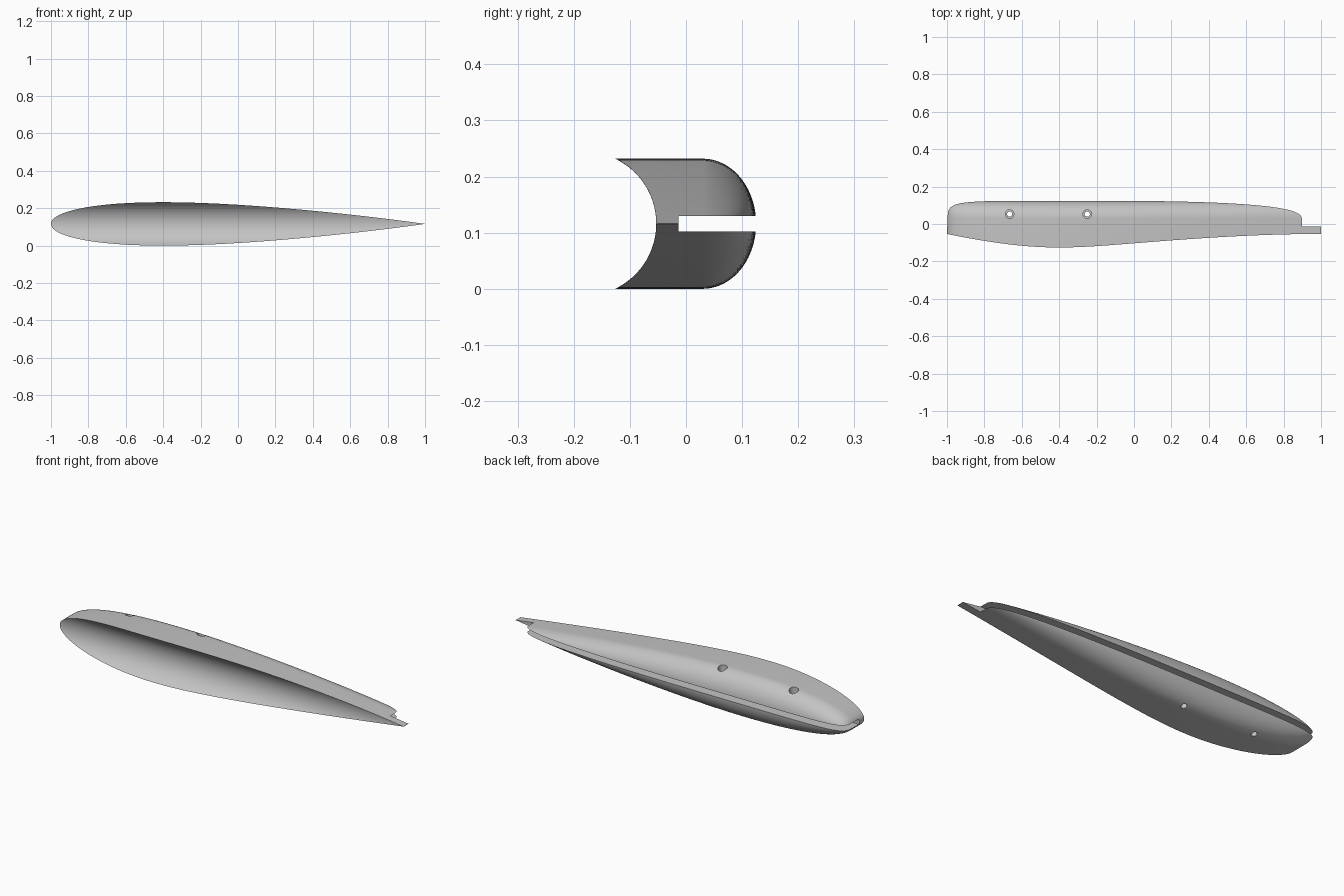
import bpy, bmesh, math

cube = bpy.data.objects.get("Cube")
if cube:
    bpy.data.objects.remove(cube)

H, MID = 0.116, 0.116          # half thickness and mid height
SLOT = 0.014                   # half height of the rear slot
STATIONS, STEPS = 80, 20

grey = bpy.data.materials.new("plain grey")
grey.use_nodes = True
grey.diffuse_color = (0.55, 0.55, 0.55, 1)
grey.node_tree.nodes["Principled BSDF"].inputs["Base Color"].default_value = grey.diffuse_color


def half_thickness(u):
    """Symmetric streamlined section with a closed tail."""
    poly = 0.2969 * math.sqrt(u) - 0.126 * u - 0.3516 * u**2 + 0.2843 * u**3 - 0.1036 * u**4
    return max(10 * H * poly, 0.0008)


def section(h):
    """Closed y-z loop: hollow front, flat sides, rounded back."""
    loop = []
    for i in range(STEPS + 1):
        z = h * (2 * i / STEPS - 1)
        loop.append((-0.182 + math.sqrt(0.129**2 - z * z), z))
    bulge = 0.095 * math.sqrt(max(0, 1 - (1 - min(h / H, 1))**2))
    for i in range(2 * STEPS + 1):
        a = math.pi / 2 - math.pi * i / (2 * STEPS)
        loop.append((0.03 + bulge * math.cos(a), h * math.sin(a)))
    return loop


def cutter(name, add, **kw):
    add(**kw)
    ob = bpy.context.object
    ob.name = name
    ob.hide_render = True
    ob.hide_set(True)
    return ob


# Streamlined body lofted along x
bm = bmesh.new()
rings = []
for i in range(STATIONS + 1):
    u = (1 - math.cos(math.pi * i / STATIONS)) / 2
    rings.append([bm.verts.new((2 * u - 1, y, MID + z)) for y, z in section(half_thickness(u))])
for a, b in zip(rings, rings[1:]):
    for j in range(len(a)):
        k = (j + 1) % len(a)
        bm.faces.new((a[j], a[k], b[k], b[j]))
bm.faces.new(rings[0])
bm.faces.new(rings[-1])
bmesh.ops.recalc_face_normals(bm, faces=bm.faces)
mesh = bpy.data.meshes.new("fairing_body")
bm.to_mesh(mesh)
bm.free()
body = bpy.data.objects.new("fairing_body", mesh)
bpy.context.collection.objects.link(body)
mesh.materials.append(grey)

# Rear slot and stepped screw holes
cuts = [cutter("slot_cutter", bpy.ops.mesh.primitive_cube_add, size=1,
               location=(0, 0.187, MID), scale=(3, 0.4, 2 * SLOT))]
for x in (-0.665, -0.25):
    for name, r, z in (("head_hole_cutter", 0.023, MID + 0.15), ("shank_hole_cutter", 0.014, MID - 0.15)):
        cuts.append(cutter(name, bpy.ops.mesh.primitive_cylinder_add, vertices=32,
                           radius=r, depth=0.3, location=(x, 0.053, z)))

bpy.context.view_layer.objects.active = body
body.select_set(True)
for c in cuts:
    mod = body.modifiers.new(c.name, "BOOLEAN")
    mod.operation, mod.solver, mod.object = "DIFFERENCE", "EXACT", c
    bpy.ops.object.modifier_apply(modifier=mod.name)
for c in cuts:
    bpy.data.objects.remove(c)
bpy.ops.object.shade_smooth_by_angle(angle=math.radians(30))
